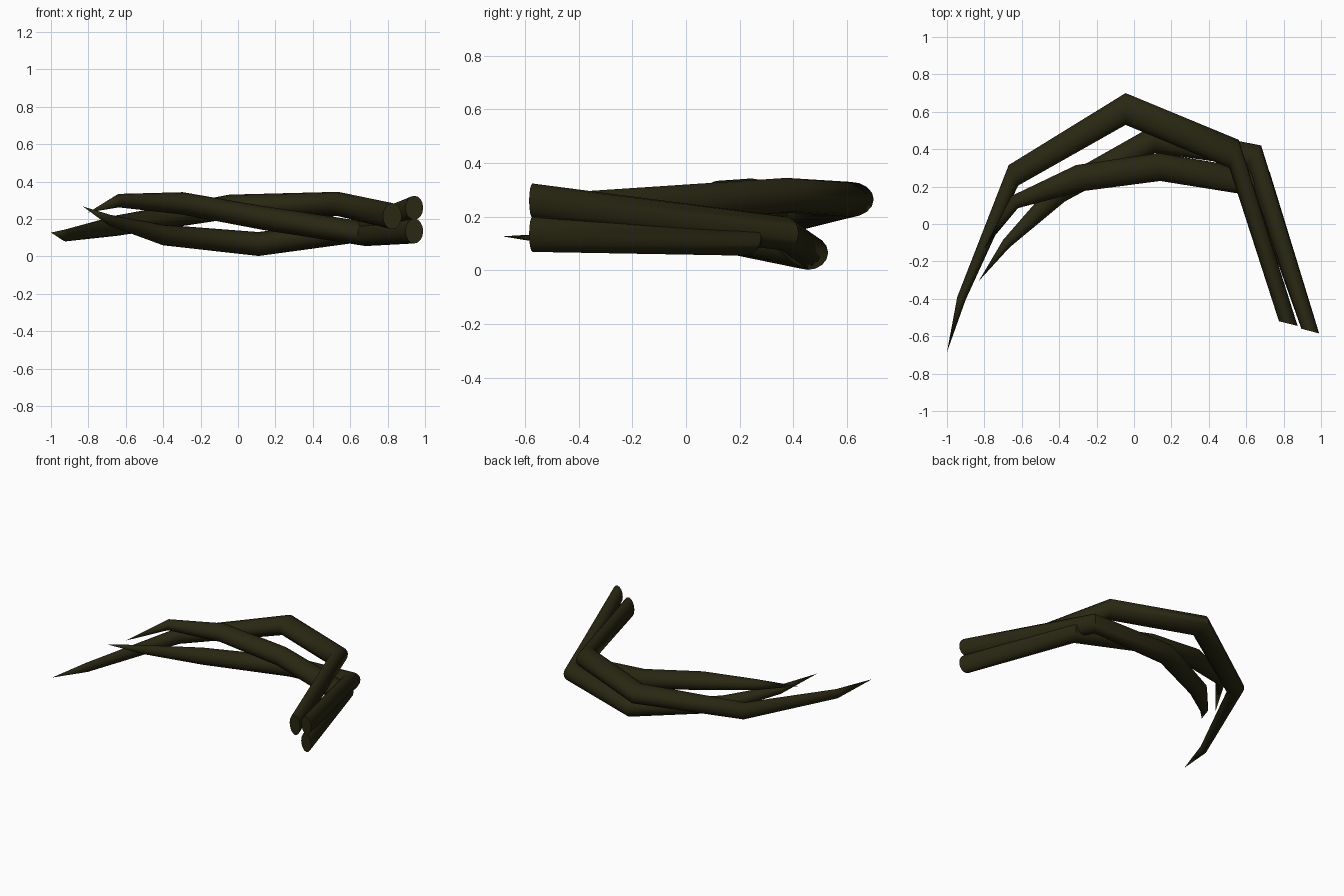
import bpy, bmesh, math
from mathutils import Vector

if "Cube" in bpy.data.objects:
    bpy.data.objects.remove(bpy.data.objects["Cube"])

SIDES = 16

mat = bpy.data.materials.new("dark olive")
mat.diffuse_color = (0.022, 0.020, 0.006, 1)
mat.use_nodes = True
mat.node_tree.nodes["Principled BSDF"].inputs["Base Color"].default_value = mat.diffuse_color


def tentacle(name, rings, tip):
    """Tapered tube. Ring: outer x, y, inner x, y (plan view), centre z, half height."""
    bm = bmesh.new()
    loops = []
    for ox, oy, ix, iy, z, h in rings:
        c = Vector(((ox + ix) / 2, (oy + iy) / 2, z))
        u = Vector(((ox - ix) / 2, (oy - iy) / 2, 0))
        loop = []
        for k in range(SIDES):
            a = 2 * math.pi * k / SIDES
            loop.append(bm.verts.new(c + u * math.cos(a) + Vector((0, 0, h * math.sin(a)))))
        loops.append(loop)
    for a, b in zip(loops, loops[1:]):
        for k in range(SIDES):
            n = (k + 1) % SIDES
            bm.faces.new((a[k], a[n], b[n], b[k]))
    # pointed tip and flat root cap
    end = bm.verts.new(tip)
    for k in range(SIDES):
        bm.faces.new((loops[-1][k], loops[-1][(k + 1) % SIDES], end))
    bm.faces.new(list(reversed(loops[0])))
    bmesh.ops.recalc_face_normals(bm, faces=bm.faces[:])
    me = bpy.data.meshes.new(name)
    bm.to_mesh(me)
    bm.free()
    me.materials.append(mat)
    ob = bpy.data.objects.new(name, me)
    bpy.context.collection.objects.link(ob)
    bpy.ops.object.select_all(action='DESELECT')
    ob.select_set(True)
    bpy.context.view_layer.objects.active = ob
    bpy.ops.object.shade_smooth_by_angle(angle=math.radians(50))


# longest claw, highest at its bend
tentacle("long_claw", [
    (0.875, -0.545, 0.775, -0.52, 0.215, 0.07),
    (0.56, 0.45, 0.51, 0.30, 0.28, 0.065),
    (-0.045, 0.70, -0.045, 0.53, 0.265, 0.065),
    (-0.67, 0.315, -0.62, 0.205, 0.165, 0.055),
    (-0.945, -0.39, -0.90, -0.405, 0.112, 0.032),
], (-1.0, -0.685, 0.127))

# claw that dips to the ground in the middle
tentacle("low_claw", [
    (0.99, -0.585, 0.895, -0.56, 0.26, 0.064),
    (0.68, 0.42, 0.60, 0.31, 0.138, 0.064),
    (0.11, 0.53, 0.11, 0.38, 0.066, 0.064),
    (-0.43, 0.225, -0.37, 0.12, 0.114, 0.055),
    (-0.70, -0.085, -0.665, -0.125, 0.192, 0.03),
], (-0.83, -0.305, 0.267))

# claw that rises on the inside of the curve
tentacle("inner_claw", [
    (0.99, -0.585, 0.895, -0.56, 0.135, 0.066),
    (0.725, 0.28, 0.64, 0.15, 0.12, 0.065),
    (0.13, 0.38, 0.14, 0.23, 0.205, 0.064),
    (-0.31, 0.315, -0.28, 0.175, 0.283, 0.06),
    (-0.655, 0.15, -0.62, 0.085, 0.298, 0.036),
], (-0.80, -0.13, 0.235))
